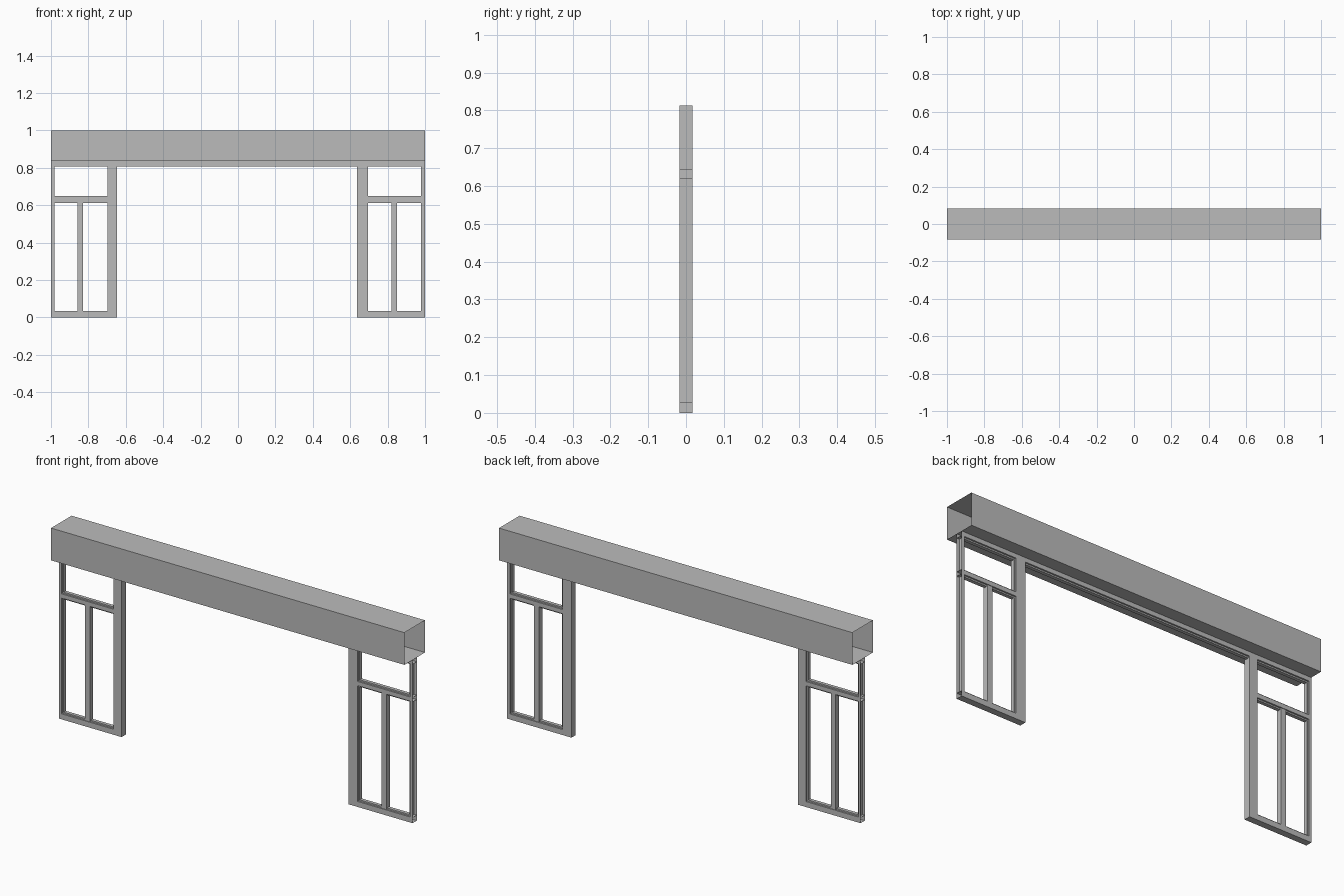
import bpy, bmesh
from mathutils import Vector

old = bpy.data.objects.get("Cube")
if old:
    bpy.data.objects.remove(old, do_unlink=True)

# Single painted metal colour
metal = bpy.data.materials.new("grey_metal")
metal.use_nodes = True
metal.diffuse_color = (0.5, 0.5, 0.5, 1)
metal.node_tree.nodes["Principled BSDF"].inputs["Base Color"].default_value = (0.5, 0.5, 0.5, 1)


def section(name, x, y, z, open_ends=()):
    """Hollow box section between ranges; open_ends lists directions left open."""
    bm = bmesh.new()
    bmesh.ops.create_cube(bm, size=1)
    bm.normal_update()
    dirs = [Vector(d) for d in open_ends]
    gone = [f for f in bm.faces if any(f.normal.dot(d) > 0.9 for d in dirs)]
    bmesh.ops.delete(bm, geom=gone, context='FACES')
    for v in bm.verts:
        v.co = [r[0] if c < 0 else r[1] for c, r in zip(v.co, (x, y, z))]
    mesh = bpy.data.meshes.new(name)
    bm.to_mesh(mesh)
    bm.free()
    mesh.materials.append(metal)
    ob = bpy.data.objects.new(name, mesh)
    bpy.context.collection.objects.link(ob)
    return ob


LEFT, RIGHT = (1, 0, 0), (-1, 0, 0)
UP, DOWN = (0, 0, 1), (0, 0, -1)
depth = (-0.017, 0.017)
bead_depth = (-0.009, 0.009)
bead = 0.007
sill, mid_low, mid_high, top = 0.028, 0.62, 0.642, 0.813

# Header casing and the rail hung beneath it, both open at the ends
section("header_casing", (-1, 1), (-0.083, 0.083), (0.835, 1), (LEFT, RIGHT))
section("top_rail", (-1, 1), depth, (top, 0.835), (LEFT, RIGHT, UP))


def opening_beads(side, label, x, z):
    """Narrow stop bead around the inside of an opening."""
    section(f"{side}_{label}_bead_bottom", x, bead_depth, (z[0], z[0] + bead))
    section(f"{side}_{label}_bead_top", x, bead_depth, (z[1] - bead, z[1]))
    upright = (z[0] + bead, z[1] - bead)
    section(f"{side}_{label}_bead_right", (x[0], x[0] + bead), bead_depth, upright)
    section(f"{side}_{label}_bead_left", (x[1] - bead, x[1]), bead_depth, upright)


def side_window(side, post, jamb, mullion, outward):
    """Window bay: door post, half jamb, rails, mullion and beads."""
    section(f"{side}_post", post, depth, (0, top), (UP,))
    hole = (jamb[1], post[0]) if side == "right" else (post[1], jamb[0])
    run = (jamb[0], post[0]) if side == "right" else (post[1], jamb[1])
    section(f"{side}_bottom_rail", run, depth, (0, sill), (LEFT, RIGHT))
    section(f"{side}_middle_rail", run, depth, (mid_low, mid_high), (LEFT, RIGHT))
    for label, z in (("lower", (sill, mid_low)), ("upper", (mid_high, top))):
        section(f"{side}_{label}_jamb", jamb, depth, z, (outward, UP, DOWN))
        opening_beads(side, label, hole, z)
    section(f"{side}_mullion", mullion, (-0.014, 0.014), (sill, mid_low), (UP, DOWN))


side_window("right", (-0.692, -0.647), (-1, -0.988), (-0.857, -0.829), RIGHT)
side_window("left", (0.636, 0.688), (0.985, 1), (0.822, 0.85), LEFT)

# Stop bead above the central doorway
section("doorway_bead", (-0.647, 0.636), bead_depth, (top - bead, top))
